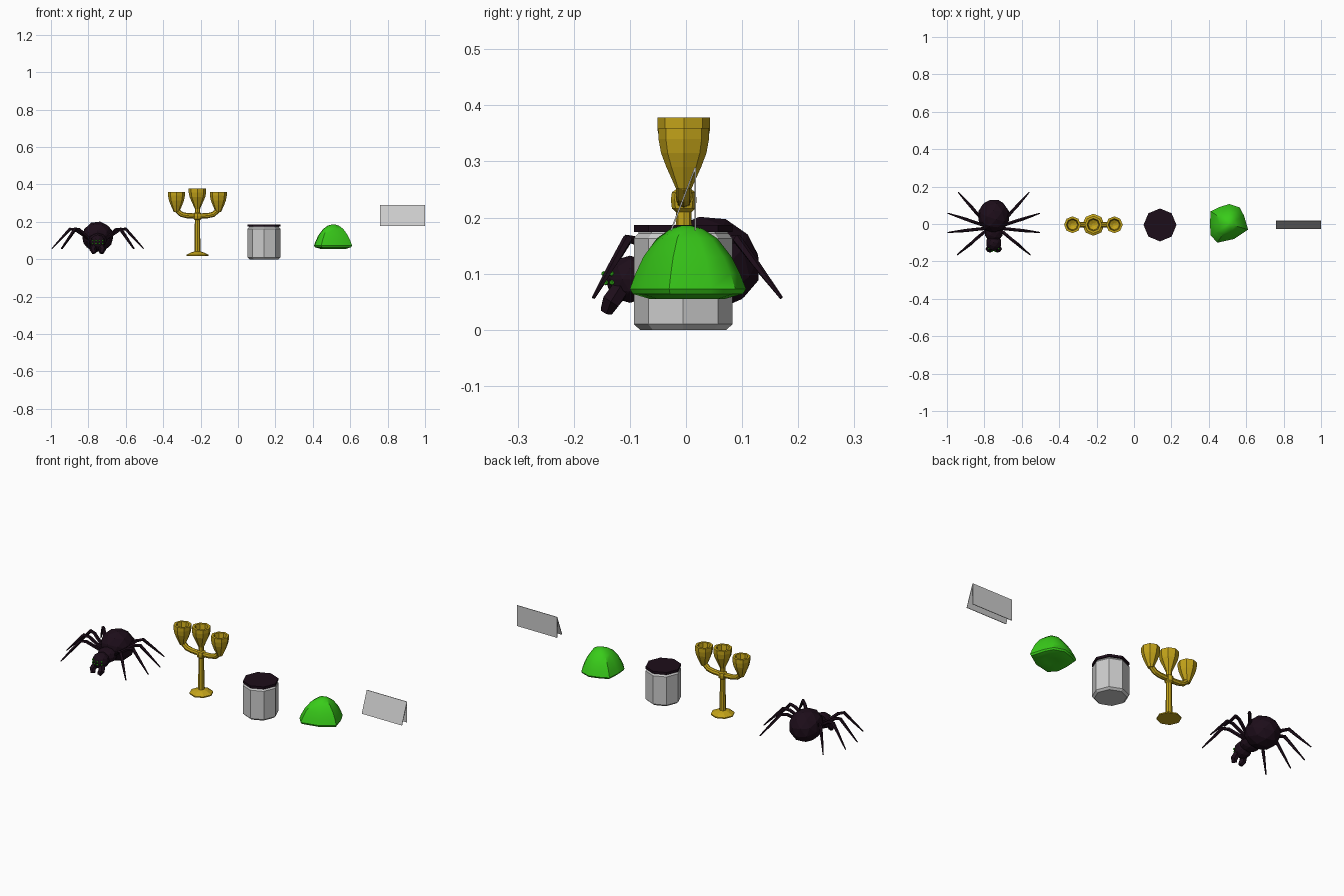
import bpy, bmesh, math
from mathutils import Vector, Matrix

if "Cube" in bpy.data.objects:
    bpy.data.objects.remove(bpy.data.objects["Cube"])


def material(name, col):
    m = bpy.data.materials.new(name)
    m.diffuse_color = (*col, 1)
    m.use_nodes = True
    m.node_tree.nodes["Principled BSDF"].inputs["Base Color"].default_value = m.diffuse_color
    return m


DARK = material("dark", (0.012, 0.004, 0.01))
GOLD = material("gold", (0.55, 0.37, 0.01))
GREEN = material("green", (0.04, 0.6, 0.01))


def finish(bm, name, mat=None):
    bmesh.ops.recalc_face_normals(bm, faces=bm.faces)
    me = bpy.data.meshes.new(name)
    bm.to_mesh(me)
    bm.free()
    ob = bpy.data.objects.new(name, me)
    bpy.context.collection.objects.link(ob)
    if mat:
        me.materials.append(mat)
    return ob


def loft(name, rings, mat=None):
    """Skin a list of equal-length point rings, closing both ends."""
    bm = bmesh.new()
    vs = [[bm.verts.new(p) for p in ring] for ring in rings]
    n = len(vs[0])
    for a, b in zip(vs, vs[1:]):
        for i in range(n):
            j = (i + 1) % n
            bm.faces.new((a[i], a[j], b[j], b[i]))
    bm.faces.new(vs[0][::-1])
    bm.faces.new(vs[-1])
    return finish(bm, name, mat)


def lathe(name, x, y, profile, mat=None, sides=8):
    ang = [2 * math.pi * i / sides for i in range(sides)]
    return loft(name, [[(x + r * math.cos(a), y + r * math.sin(a), z) for a in ang]
                       for r, z in profile], mat)


def tube(name, pts, radii, mat=None, sides=6):
    pts = [Vector(p) for p in pts]
    rings = []
    for i, (p, r) in enumerate(zip(pts, radii)):
        d = (pts[min(i + 1, len(pts) - 1)] - pts[max(i - 1, 0)]).normalized()
        up = Vector((0, 1, 0)) if abs(d.y) < 0.9 else Vector((0, 0, 1))
        u = d.cross(up).normalized()
        v = d.cross(u)
        rings.append([p + r * (u * math.cos(2 * math.pi * k / sides)
                               + v * math.sin(2 * math.pi * k / sides)) for k in range(sides)])
    return loft(name, rings, mat)


def ball(name, loc, size, mat, sub=2, tilt=0):
    bm = bmesh.new()
    bmesh.ops.create_icosphere(bm, subdivisions=sub, radius=1)
    m = Matrix.Translation(loc) @ Matrix.Rotation(tilt, 4, 'X') @ Matrix.Diagonal((*size, 1))
    bmesh.ops.transform(bm, matrix=m, verts=bm.verts)
    return finish(bm, name, mat)


# Spider body
SX = -0.75
ball("spider_abdomen", (SX, 0.043, 0.12), (0.085, 0.092, 0.082), DARK, 2, math.radians(-20))
ball("spider_thorax", (SX, -0.045, 0.1), (0.05, 0.05, 0.04), DARK)
ball("spider_head", (SX, -0.1, 0.09), (0.042, 0.044, 0.042), DARK)

# Spider legs, fangs and eyes, mirrored left and right
leg_tips = [(0.195, -0.165), (0.245, -0.045), (0.245, 0.057), (0.19, 0.17)]
for s, side in ((-1, "left"), (1, "right")):
    for i, (tx, ty) in enumerate(leg_tips):
        root = Vector((0.04, -0.035 + 0.012 * i, 0.105))
        tip = Vector((tx, ty, 0.057))
        pts = []
        for t, z in ((0, 0.105), (0.38, 0.158), (0.53, 0.162), (0.74, 0.115), (1, 0.057)):
            p = root.lerp(tip, t)
            pts.append((SX + s * p.x, p.y, z))
        tube(f"spider_leg_{side}_{i + 1}", pts, [0.009, 0.009, 0.009, 0.007, 0.003], DARK, 5)
    tube(f"spider_fang_{side}",
         [(SX + s * 0.018, -0.115, 0.075), (SX + s * 0.026, -0.134, 0.05),
          (SX + s * 0.018, -0.142, 0.033)], [0.017, 0.018, 0.012], DARK)
    for ex, ey, ez in ((0.009, -0.146, 0.1), (0.027, -0.133, 0.1),
                       (0.009, -0.143, 0.084), (0.027, -0.132, 0.084)):
        ball(f"spider_eye_{side}", (SX + s * ex, ey, ez), (0.005,) * 3, GREEN, 1)

# Candelabra base and stem
CX, CY = -0.217, -0.004
lathe("candelabra_stem", CX, CY,
      [(0.059, 0.018), (0.059, 0.024), (0.035, 0.036), (0.016, 0.042), (0.014, 0.21),
       (0.021, 0.216), (0.023, 0.232), (0.021, 0.245), (0.014, 0.25), (0.014, 0.29)], GOLD)


# Hollow candle cups
def cup(name, x, z, r):
    lathe(name, x, CY, [(0.014, z - 0.108), (0.031, z - 0.07), (r * 0.9, z - 0.045),
                        (r, z - 0.02), (r, z), (r * 0.72, z), (r * 0.6, z - 0.035),
                        (0.008, z - 0.045)], GOLD)


cup("candelabra_cup_centre", CX, 0.378, 0.047)
for s, side in ((-1, "left"), (1, "right")):
    cup(f"candelabra_cup_{side}", CX + s * 0.112, 0.36, 0.045)
    tube(f"candelabra_arm_{side}",
         [(CX + s * x, CY, z) for x, z in ((0, 0.231), (0.055, 0.233), (0.085, 0.24),
                                           (0.105, 0.257), (0.112, 0.285))],
         [0.014] * 5, GOLD, 8)

# Jar with dark lid
JX, JY = 0.139, -0.005
lathe("jar_body", JX, JY, [(0.077, 0), (0.088, 0.01), (0.088, 0.163), (0.08, 0.172), (0.08, 0.176)])
lathe("jar_lid", JX, JY, [(0.088, 0.174), (0.088, 0.187)], DARK)

# Slime mound: irregular outline shrunk along a dome profile
outline = [(0.1, -0.03), (0.078, 0.045), (0.055, 0.088), (0, 0.107), (-0.055, 0.09),
           (-0.1, 0.068), (-0.104, 0), (-0.1, -0.06), (-0.065, -0.1), (0.025, -0.08)]
dome = [(0.3, 0.06), (0.65, 0.055), (0.95, 0.064), (1, 0.073), (0.9, 0.1), (0.76, 0.13),
        (0.52, 0.163), (0.28, 0.18), (0.08, 0.186)]
slime = loft("slime_mound", [[(0.51 + k * x, k * y, z) for x, y in outline] for k, z in dome], GREEN)
bpy.context.view_layer.objects.active = slime
slime.select_set(True)
bpy.ops.object.shade_smooth_by_angle(angle=math.radians(40))

# Folded card: vertical back leaf, sloping front leaf
fold = [(-0.028, 0.177), (0.015, 0.289), (0.018, 0.289), (0.018, 0.177),
        (0.015, 0.177), (0.015, 0.282), (-0.025, 0.177)]
loft("folded_card", [[(x, y, z) for y, z in fold] for x in (0.76, 1.0)])
